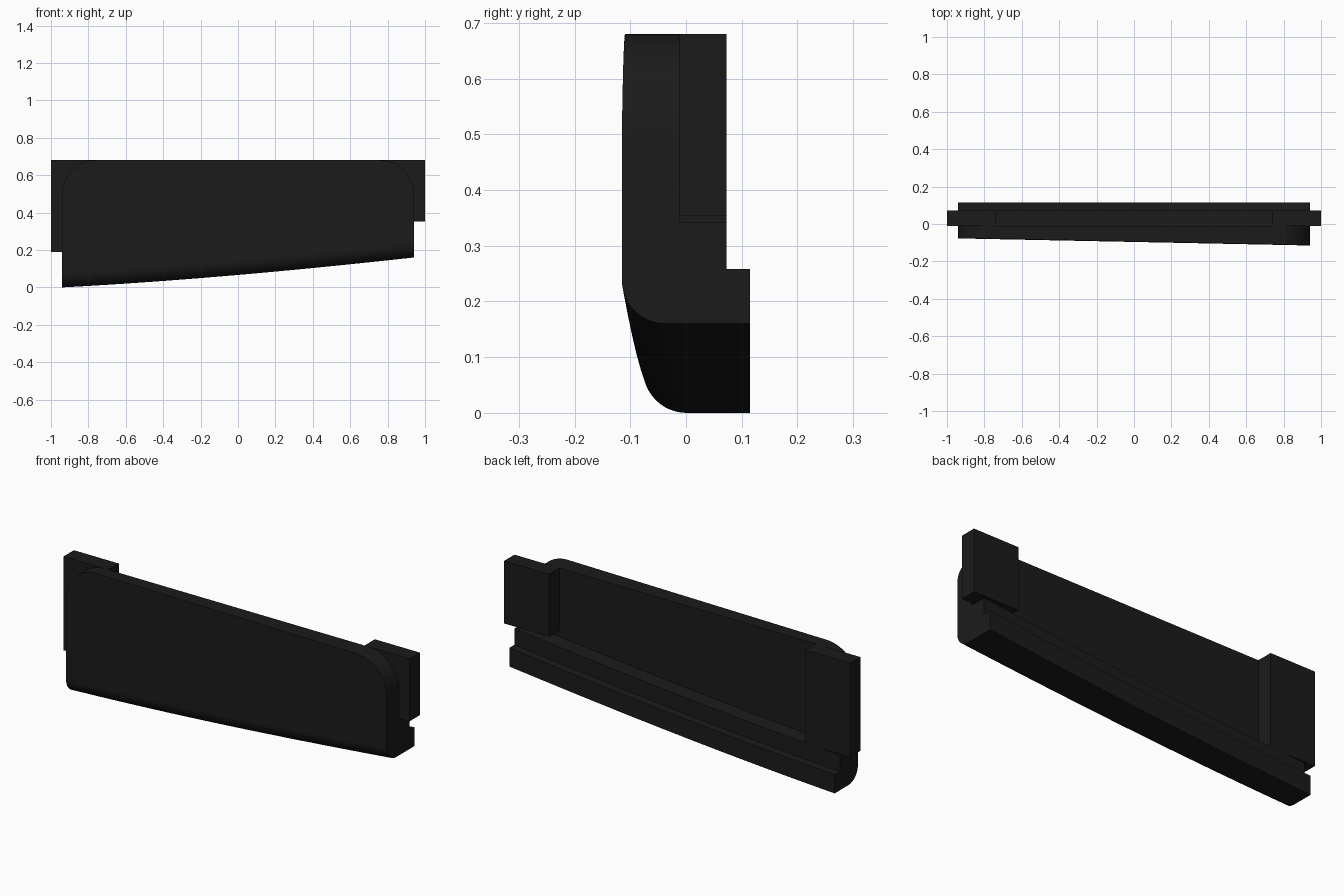
import bpy, bmesh, math

if "Cube" in bpy.data.objects:
    bpy.data.objects.remove(bpy.data.objects["Cube"])

mat = bpy.data.materials.new("black_plastic")
mat.diffuse_color = (0.011, 0.011, 0.011, 1)
mat.use_nodes = True
mat.node_tree.nodes["Principled BSDF"].inputs["Base Color"].default_value = mat.diffuse_color

HALF, TOP, R_CORNER, R_EDGE = 0.94, 0.68, 0.18, 0.078
BACK, STEP, LIP = -0.012, 0.073, 0.115


def bottom(x):
    # gently S-shaped rising lower edge
    t = (x + HALF) / (2 * HALF)
    return 0.16 * t - 0.052 * t * (1 - t) * (1.15 - 0.25 * t)


def top(x):
    # rounded upper corners
    d = max(0, abs(x) - (HALF - R_CORNER))
    return TOP - R_CORNER + math.sqrt(max(0, R_CORNER ** 2 - d * d))


def section(x):
    # cross-section: curved front edge, stepped lip at the back
    t = (x + HALF) / (2 * HALF)
    f, b, h = -0.077 - 0.038 * t, bottom(x), top(x)
    pts = [(f + 0.002 * max(0, (h - 0.5) / 0.18), h)]
    for i in range(13):
        a = math.pi / 2 * i / 12
        pts.append((f + R_EDGE * (1 - math.cos(a)), b + R_EDGE * (1 - math.sin(a))))
    pts += [(LIP, b), (LIP, b + 0.098), (STEP, b + 0.098),
            (STEP, b + 0.183), (BACK, b + 0.183), (BACK, h)]
    return pts


def finish(name, bm):
    bmesh.ops.recalc_face_normals(bm, faces=bm.faces)
    me = bpy.data.meshes.new(name)
    bm.to_mesh(me)
    bm.free()
    me.materials.append(mat)
    ob = bpy.data.objects.new(name, me)
    bpy.context.collection.objects.link(ob)
    return ob


# front panel with stepped lip, lofted along x
arc = [HALF - R_CORNER + R_CORNER * math.sin(math.pi / 2 * i / 14) for i in range(15)]
mid = [(-1 + i / 10) * arc[0] for i in range(1, 20)]
xs = [-x for x in reversed(arc)] + mid + arc
bm = bmesh.new()
rings = [[bm.verts.new((x, y, z)) for y, z in section(x)] for x in xs]
n = len(rings[0])
for a, b in zip(rings, rings[1:]):
    for i in range(n):
        j = (i + 1) % n
        bm.faces.new((a[i], a[j], b[j], b[i]))
bm.faces.new(rings[0])
bm.faces.new(rings[-1])
panel = finish("front_panel", bm)
bpy.context.view_layer.objects.active = panel
panel.select_set(True)
bpy.ops.object.shade_smooth_by_angle(angle=math.radians(30))


# mounting tabs at the ends
def tab(name, x0, x1, z0):
    bm = bmesh.new()
    bmesh.ops.create_cube(bm, size=1)
    for v in bm.verts:
        v.co = (x1 if v.co.x > 0 else x0,
                STEP if v.co.y > 0 else BACK,
                TOP if v.co.z > 0 else z0)
    finish(name, bm)


tab("left_tab", -1.0, -0.74, 0.19)
tab("right_tab", 0.74, 1.0, 0.353)
